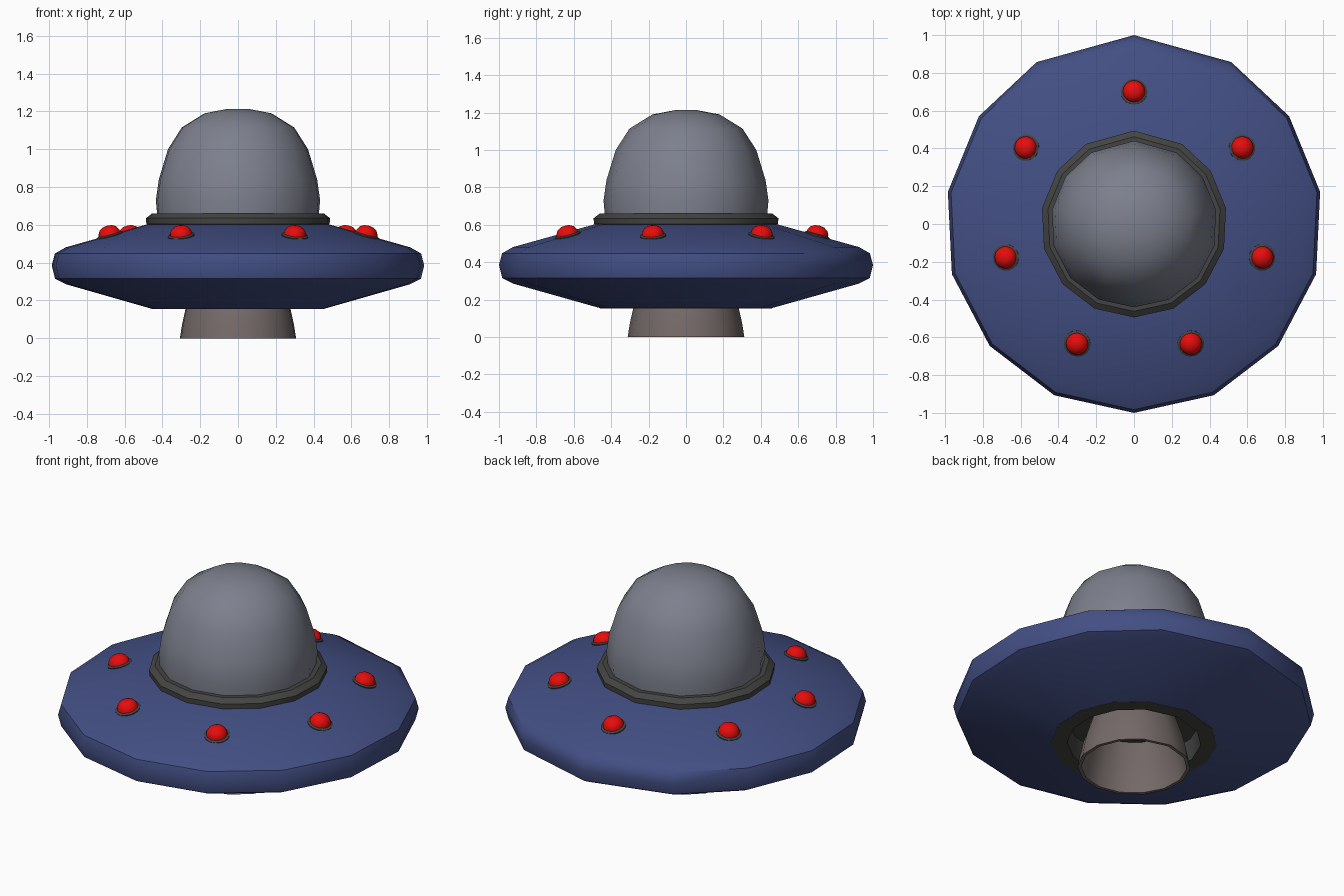
import bpy, bmesh, math
from mathutils import Matrix

if "Cube" in bpy.data.objects:
    bpy.data.objects.remove(bpy.data.objects["Cube"])

# Slightly uneven 14-sided cross-section, measured from the back (+y), mirrored in x
HALF = [31, 55.2, 80.2, 105.4, 130.2, 155]
ANGLES = [0] + HALF + [180] + [360 - a for a in reversed(HALF)]


def material(name, rgb):
    m = bpy.data.materials.new(name)
    lin = [((c / 255 + 0.055) / 1.055) ** 2.4 if c > 10 else c / 255 / 12.92 for c in rgb]
    m.diffuse_color = (*lin, 1)
    m.use_nodes = True
    m.node_tree.nodes["Principled BSDF"].inputs["Base Color"].default_value = m.diffuse_color
    return m


BLUE = material("hull blue", (67, 79, 132))
GREY = material("dome grey", (125, 128, 141))
DARK = material("dark trim", (68, 68, 67))
RED = material("lamp red", (232, 12, 12))
BROWN = material("nozzle brown", (116, 106, 104))


def lathe(name, profile, mat, angles=ANGLES, matrix=None, sharp=35, loop=False):
    """Sweep (radius, z) points around z; radius 0 makes a pole."""
    bm = bmesh.new()
    n = len(angles)
    rings = []
    for r, z in profile:
        if r == 0:
            rings.append([bm.verts.new((0, 0, z))] * n)
        else:
            rings.append([bm.verts.new((r * math.sin(math.radians(a)),
                                        r * math.cos(math.radians(a)), z)) for a in angles])
    pairs = list(zip(rings, rings[1:]))
    if loop:
        pairs.append((rings[-1], rings[0]))
    for lo, hi in pairs:
        for i in range(n):
            j = (i + 1) % n
            corners = list(dict.fromkeys((lo[j], lo[i], hi[i], hi[j])))
            if len(corners) > 2:
                bm.faces.new(corners)
    bmesh.ops.recalc_face_normals(bm, faces=bm.faces)
    if matrix:
        bm.transform(matrix)
    me = bpy.data.meshes.new(name)
    bm.to_mesh(me)
    bm.free()
    me.materials.append(mat)
    me.shade_smooth()
    me.set_sharp_from_angle(angle=math.radians(sharp))
    ob = bpy.data.objects.new(name, me)
    bpy.context.collection.objects.link(ob)
    return ob


# Saucer hull, open underneath around the nozzle
lathe("hull", [(0.46, 0.155), (0.925, 0.286), (0.982, 0.315), (1.0, 0.385),
               (0.983, 0.448), (0.925, 0.481), (0.48, 0.605), (0.40, 0.605),
               (0.40, 0.32), (0.44, 0.17)], BLUE, loop=True, sharp=45)

# Dark recess under the hull
lathe("recess", [(0.46, 0.154), (0.37, 0.154), (0.36, 0.28), (0, 0.28),
                 (0, 0.30), (0.38, 0.30), (0.45, 0.165)], DARK, loop=True)

# Flared hollow nozzle
lathe("nozzle", [(0.24, 0.28), (0.283, 0.15), (0.30, 0.075), (0.312, 0.0),
                 (0.293, 0.0), (0.282, 0.075), (0.265, 0.15), (0.222, 0.28)],
      BROWN, loop=True, sharp=45)

# Dome and the collar it sits in
lathe("dome", [(0.43, 0.61), (0.441, 0.73), (0.425, 0.84), (0.376, 1.0),
               (0.302, 1.115), (0.18, 1.19), (0.06, 1.213), (0, 1.214)], GREY)
lathe("collar", [(0.47, 0.595), (0.492, 0.605), (0.494, 0.635), (0.462, 0.66),
                 (0.42, 0.66), (0.42, 0.595)], DARK, loop=True)

# Seven lamps lying on the sloping hull top
ROUND = [i * 360 / 16 for i in range(16)]
SLOPE = math.atan2(0.124, 0.445)
for k, a in enumerate([0, 54.8, 104.6, 154.6, 205.4, 255.4, 305.2]):
    t = math.radians(a)
    m = (Matrix.Rotation(-t, 4, 'Z') @ Matrix.Translation((0, 0.70, 0.541))
         @ Matrix.Rotation(-SLOPE, 4, 'X'))
    lathe(f"lamp_base_{k + 1}", [(0.07, -0.01), (0.071, 0.004), (0.062, 0.010), (0, 0.010)],
          DARK, ROUND, m)
    lathe(f"lamp_{k + 1}", [(0.060, 0.005), (0.057, 0.022), (0.046, 0.041),
                            (0.025, 0.053), (0, 0.057)], RED, ROUND, m, sharp=60)
